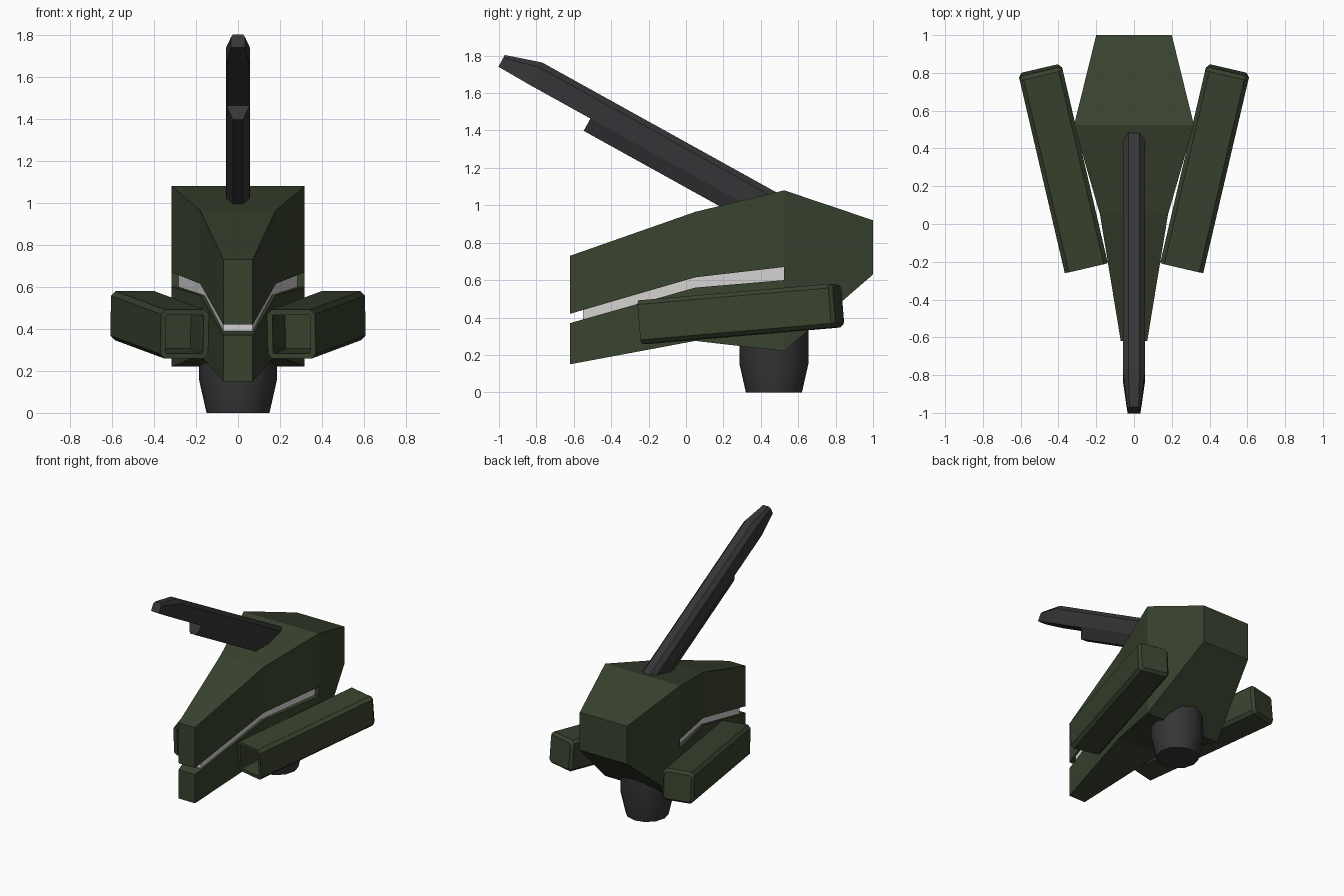
import bpy, bmesh, math
from mathutils import Vector

if "Cube" in bpy.data.objects:
    bpy.data.objects.remove(bpy.data.objects["Cube"])


def material(name, rgb):
    m = bpy.data.materials.new(name)
    m.diffuse_color = (*rgb, 1)
    m.use_nodes = True
    m.node_tree.nodes["Principled BSDF"].inputs["Base Color"].default_value = m.diffuse_color
    return m


GREEN = material("olive green", (0.040, 0.055, 0.028))
DARK = material("gunmetal", (0.036, 0.036, 0.038))
PALE = material("pale grey", (0.65, 0.63, 0.63))


def finish(bm, name, mat):
    bmesh.ops.recalc_face_normals(bm, faces=bm.faces[:])
    me = bpy.data.meshes.new(name)
    bm.to_mesh(me)
    bm.free()
    me.materials.append(mat)
    ob = bpy.data.objects.new(name, me)
    bpy.context.scene.collection.objects.link(ob)
    return ob


def loft(name, rings, mat):
    """Skin matching rings of points and cap both ends."""
    bm = bmesh.new()
    vs = [[bm.verts.new(p) for p in ring] for ring in rings]
    n = len(vs[0])
    for a, b in zip(vs, vs[1:]):
        for i in range(n):
            j = (i + 1) % n
            bm.faces.new((a[i], a[j], b[j], b[i]))
    bm.faces.new(vs[0])
    bm.faces.new(vs[-1])
    return finish(bm, name, mat)


# Armoured hull: (y, half width, bottom, slit low, slit high, top)
stations = [(-0.62, 0.07, 0.15, 0.37, 0.42, 0.73),
            (0.05, 0.18, 0.275, 0.56, 0.615, 0.965),
            (0.525, 0.317, 0.22, 0.60, 0.67, 1.08)]
bm = bmesh.new()
V = {}
for i, (y, w, *levels) in enumerate(stations + [(1.0, 0.2, 0.63, 0.92)]):
    for k, z in enumerate(levels):
        for s in (-1, 1):
            V[i, k, s] = bm.verts.new((s * w, y, z))


def face(*keys):
    bm.faces.new([V[k] for k in keys])


for i in (0, 1):
    for s in (-1, 1):                      # side plates above and below the slit
        for k in (0, 2):
            face((i, k, s), (i + 1, k, s), (i + 1, k + 1, s), (i, k + 1, s))
    for k in range(4):                     # underside, slit floor, slit ceiling, roof
        face((i, k, -1), (i + 1, k, -1), (i + 1, k, 1), (i, k, 1))
for i, k in ((0, 0), (0, 2), (2, 1), (3, 0)):   # nose plates, slit end, back plate
    face((i, k, -1), (i, k, 1), (i, k + 1, 1), (i, k + 1, -1))
for s in (-1, 1):                          # rear sides
    face((2, 0, s), (2, 1, s), (2, 2, s), (2, 3, s), (3, 1, s), (3, 0, s))
for k, m in ((0, 0), (3, 1)):              # rear underside and rear roof
    face((2, k, -1), (2, k, 1), (3, m, 1), (3, m, -1))
finish(bm, "hull", GREEN)

# Pale strip recessed inside the slit
loft("slit_core", [[(-w, y, lo), (w, y, lo), (w, y, hi), (-w, y, hi)] for y, w, lo, hi in
                   ((-0.55, 0.07, 0.385, 0.445), (0.05, 0.16, 0.555, 0.62),
                    (0.53, 0.285, 0.595, 0.675))], PALE)

# Raised barrel, drawn along its own tilted axis
TILT = math.radians(29)
AXIS = Vector((0, -math.cos(TILT), math.sin(TILT)))
UP = Vector((0, math.sin(TILT), math.cos(TILT)))


def barrel_ring(u, half):
    pts = half + [(-x, v) for x, v in reversed(half)]
    return [Vector((x, 0.5, 1.06)) + AXIS * u + UP * v for x, v in pts]


body = [(0.03, 0), (0.058, -0.03), (0.058, -0.137)]
tip = [(0.024, -0.062), (0.034, -0.078), (0.034, -0.133)]
loft("barrel", [barrel_ring(-0.1, body), barrel_ring(1.452, body), barrel_ring(1.645, tip)], DARK)
under = [(0.058, -0.13), (0.025, -0.212)]
loft("barrel_underside", [barrel_ring(0, under), barrel_ring(1.08, under)], DARK)


# Launcher pods: hollow chamfered boxes, open at the front
def octagon(h, c):
    return [(h, h - c), (h - c, h), (c - h, h), (-h, h - c),
            (-h, c - h), (c - h, -h), (h - c, -h), (h, c - h)]


A = Vector((0.243, 1.04, 0.09)).normalized()
R = Vector((A.y, -A.x, 0)).normalized()
U = R.cross(A)
for side, s in (("right", 1), ("left", -1)):
    rings = []
    for t, h, c in ((-0.27, 0.092, 0.006), (-0.536, 0.092, 0.006), (-0.536, 0.117, 0.022),
                    (0.515, 0.117, 0.022), (0.536, 0.1, 0.015)):
        pts = [Vector((0.376, 0.295, 0.42)) + A * t + R * x + U * z for x, z in octagon(h, c)]
        rings.append([(s * p.x, p.y, p.z) for p in pts])
    loft(side + "_pod", rings, GREEN)

# Swivel base
N = 12
base = loft("swivel_base", [[(r * math.cos(2 * math.pi * i / N), 0.47 + r * math.sin(2 * math.pi * i / N), z)
                             for i in range(N)] for z, r in ((0, 0.15), (0.155, 0.185), (0.4, 0.185))], DARK)
bpy.context.view_layer.objects.active = base
base.select_set(True)
bpy.ops.object.shade_smooth_by_angle(angle=math.radians(35))
